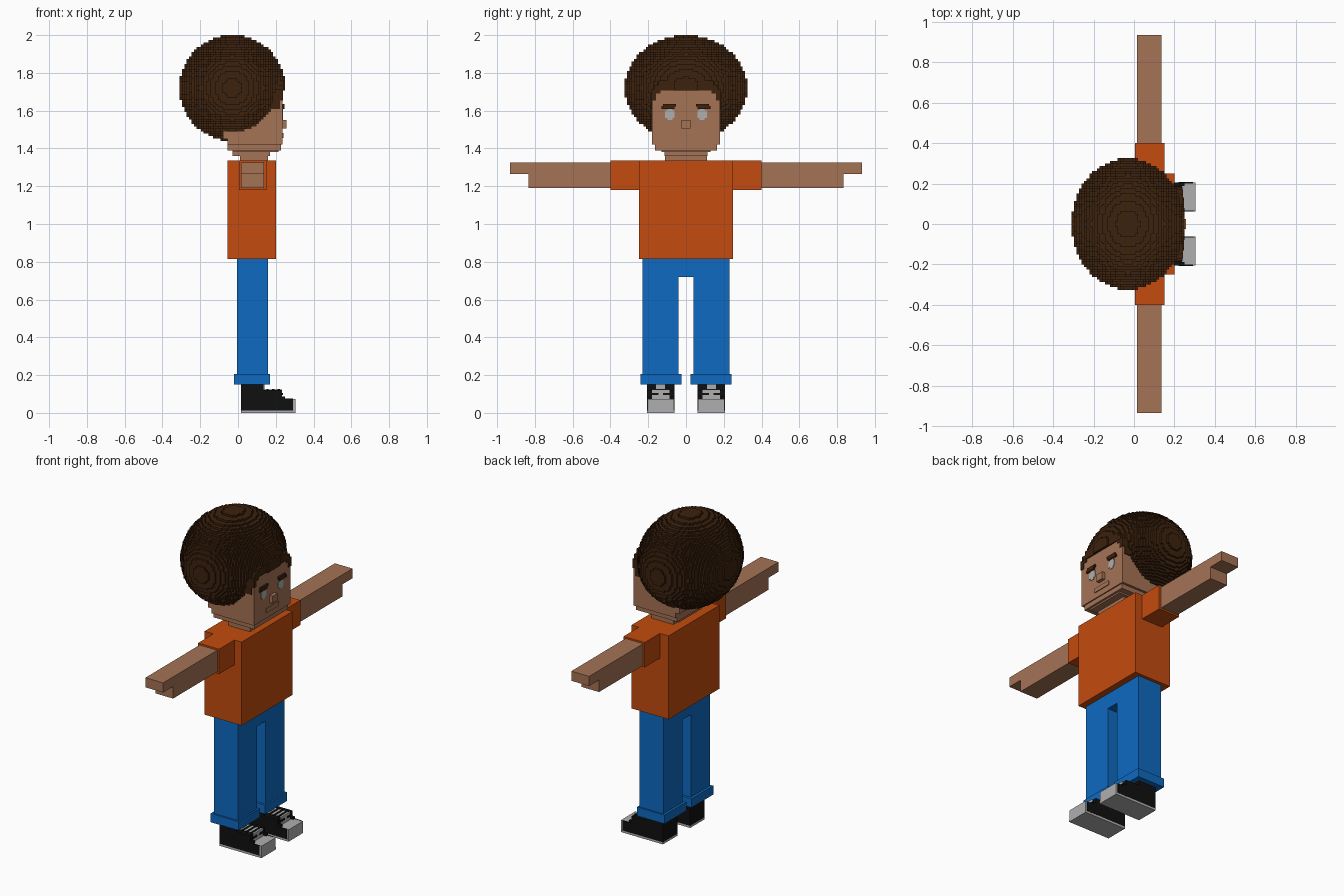
import bpy, bmesh, math
from mathutils import Vector

if "Cube" in bpy.data.objects:
    bpy.data.objects.remove(bpy.data.objects["Cube"], do_unlink=True)


def material(name, srgb):
    lin = [((c / 255 + 0.055) / 1.055) ** 2.4 if c > 10 else c / 255 / 12.92 for c in srgb]
    m = bpy.data.materials.new(name)
    m.use_nodes = True
    m.diffuse_color = (*lin, 1)
    m.node_tree.nodes["Principled BSDF"].inputs["Base Color"].default_value = (*lin, 1)
    return m


SKIN = material("skin", (165, 114, 85))
HAIR = material("dark brown hair", (60, 34, 14))
SHIRT = material("orange shirt", (196, 75, 14))
DENIM = material("blue denim", (14, 106, 194))
BLACK = material("black canvas", (16, 16, 16))
GREY = material("light grey", (175, 175, 175))


def finish(name, bm, mat):
    me = bpy.data.meshes.new(name)
    bm.to_mesh(me)
    bm.free()
    me.materials.append(mat)
    ob = bpy.data.objects.new(name, me)
    bpy.context.collection.objects.link(ob)
    return ob


def boxes(name, mat, *ranges):
    """One object from boxes given as (x0, x1, y0, y1, z0, z1)."""
    bm = bmesh.new()
    for x0, x1, y0, y1, z0, z1 in ranges:
        vs = bmesh.ops.create_cube(bm, size=1)["verts"]
        for v in vs:
            v.co = Vector((x0 + (v.co.x + 0.5) * (x1 - x0),
                           y0 + (v.co.y + 0.5) * (y1 - y0),
                           z0 + (v.co.z + 0.5) * (z1 - z0)))
    return finish(name, bm, mat)


def pair(name, mat, *ranges):
    """The same boxes on both sides of the y = 0 plane."""
    boxes(name + "_a", mat, *ranges)
    boxes(name + "_b", mat, *[(x0, x1, -y1, -y0, z0, z1) for x0, x1, y0, y1, z0, z1 in ranges])


def voxel_ellipsoid(name, mat, centre, radii, h, keep):
    """Stepped ellipsoid made of the exposed faces of small cubes."""
    c = Vector(centre)
    n = [round(r / h) for r in radii]
    size = [r / k for r, k in zip(radii, n)]
    cells = set()
    for i in range(-n[0], n[0]):
        for j in range(-n[1], n[1]):
            for k in range(-n[2], n[2]):
                q = [(a + 0.5) / b for a, b in zip((i, j, k), n)]
                p = c + Vector([(a + 0.5) * s for a, s in zip((i, j, k), size)])
                if q[0] ** 2 + q[1] ** 2 + q[2] ** 2 <= 1 and keep(p):
                    cells.add((i, j, k))
    bm = bmesh.new()
    verts = {}

    def vert(key):
        if key not in verts:
            verts[key] = bm.verts.new(c + Vector([a * s for a, s in zip(key, size)]))
        return verts[key]

    for cell in cells:
        for axis in range(3):
            u, w = (axis + 1) % 3, (axis + 2) % 3
            for side in (0, 1):
                near = list(cell)
                near[axis] += 2 * side - 1
                if tuple(near) in cells:
                    continue
                ring = []
                for du, dw in ((0, 0), (1, 0), (1, 1), (0, 1)):
                    key = list(cell)
                    key[axis] += side
                    key[u] += du
                    key[w] += dw
                    ring.append(vert(tuple(key)))
                bm.faces.new(ring if side else ring[::-1])
    return finish(name, bm, mat)


# Head, stepped at the chin and nape, with neck
boxes("head", SKIN,
      (-0.08, 0.235, -0.18, 0.18, 1.45, 1.71),
      (-0.055, 0.235, -0.18, 0.18, 1.42, 1.45),
      (-0.055, 0.228, -0.165, 0.165, 1.39, 1.42),
      (-0.03, 0.215, -0.13, 0.13, 1.38, 1.39),
      (-0.03, 0.17, -0.115, 0.115, 1.36, 1.38))
boxes("neck", SKIN, (0.01, 0.16, -0.11, 0.11, 1.32, 1.37))

# Face
boxes("nose", SKIN, (0.23, 0.256, -0.025, 0.025, 1.505, 1.55))
boxes("mouth", SKIN, (0.23, 0.24, -0.062, 0.062, 1.455, 1.482))
pair("eye", GREY,
     (0.23, 0.238, 0.072, 0.098, 1.55, 1.61),
     (0.23, 0.238, 0.06, 0.11, 1.562, 1.60))
pair("eyebrow", HAIR,
     (0.23, 0.246, 0.052, 0.122, 1.622, 1.636),
     (0.23, 0.246, 0.062, 0.13, 1.61, 1.624))

# Big rounded hair, cut away over the face, with fringe and sideburns
voxel_ellipsoid("hair", HAIR, (-0.03, 0, 1.72), (0.28, 0.325, 0.28), 0.0126,
                lambda p: not (p.x > 0.222 and p.z < 1.71))
boxes("fringe", HAIR, (0.15, 0.241, -0.17, 0.17, 1.708, 1.735),
      (0.15, 0.241, -0.145, 0.145, 1.735, 1.76))
pair("fringe_corner", HAIR,
     (0.15, 0.239, 0.135, 0.184, 1.69, 1.712),
     (0.15, 0.239, 0.158, 0.184, 1.655, 1.69),
     (0.12, 0.222, 0.15, 0.185, 1.61, 1.70))

# Shirt and arms
boxes("shirt", SHIRT, (-0.055, 0.2, -0.25, 0.25, 0.815, 1.335))
pair("sleeve", SHIRT, (0.005, 0.15, 0.24, 0.4, 1.18, 1.335))
pair("arm", SKIN, (0.015, 0.137, 0.38, 0.835, 1.19, 1.325))
pair("hand", SKIN, (0.015, 0.137, 0.83, 0.933, 1.265, 1.325))

# Trousers
boxes("hips", DENIM, (-0.005, 0.16, -0.23, 0.23, 0.72, 0.82))
pair("leg", DENIM, (-0.005, 0.16, 0.04, 0.23, 0.18, 0.725))
pair("cuff", DENIM, (-0.02, 0.17, 0.025, 0.24, 0.15, 0.205))

# Shoes: grey sole and toe cap, black stepped upper, grey tongue with black laces
pair("sole", GREY,
     (0.015, 0.305, 0.062, 0.206, 0.0, 0.013),
     (0.228, 0.305, 0.064, 0.204, 0.01, 0.074))
pair("shoe_upper", BLACK,
     (0.015, 0.135, 0.062, 0.206, 0.013, 0.155),
     (0.13, 0.23, 0.062, 0.206, 0.013, 0.12),
     (0.22, 0.292, 0.061, 0.067, 0.013, 0.075),
     (0.22, 0.292, 0.201, 0.207, 0.013, 0.075),
     (0.22, 0.25, 0.062, 0.08, 0.06, 0.088),
     (0.22, 0.25, 0.188, 0.206, 0.06, 0.088))
pair("tongue", GREY,
     (0.133, 0.139, 0.11, 0.158, 0.12, 0.15),
     (0.135, 0.234, 0.095, 0.173, 0.116, 0.123),
     (0.228, 0.234, 0.088, 0.18, 0.074, 0.123))
pair("lace", BLACK,
     (0.15, 0.162, 0.085, 0.183, 0.118, 0.126),
     (0.18, 0.192, 0.085, 0.183, 0.118, 0.126),
     (0.21, 0.222, 0.085, 0.183, 0.118, 0.126),
     (0.23, 0.237, 0.08, 0.122, 0.094, 0.106),
     (0.23, 0.237, 0.146, 0.188, 0.094, 0.106))
